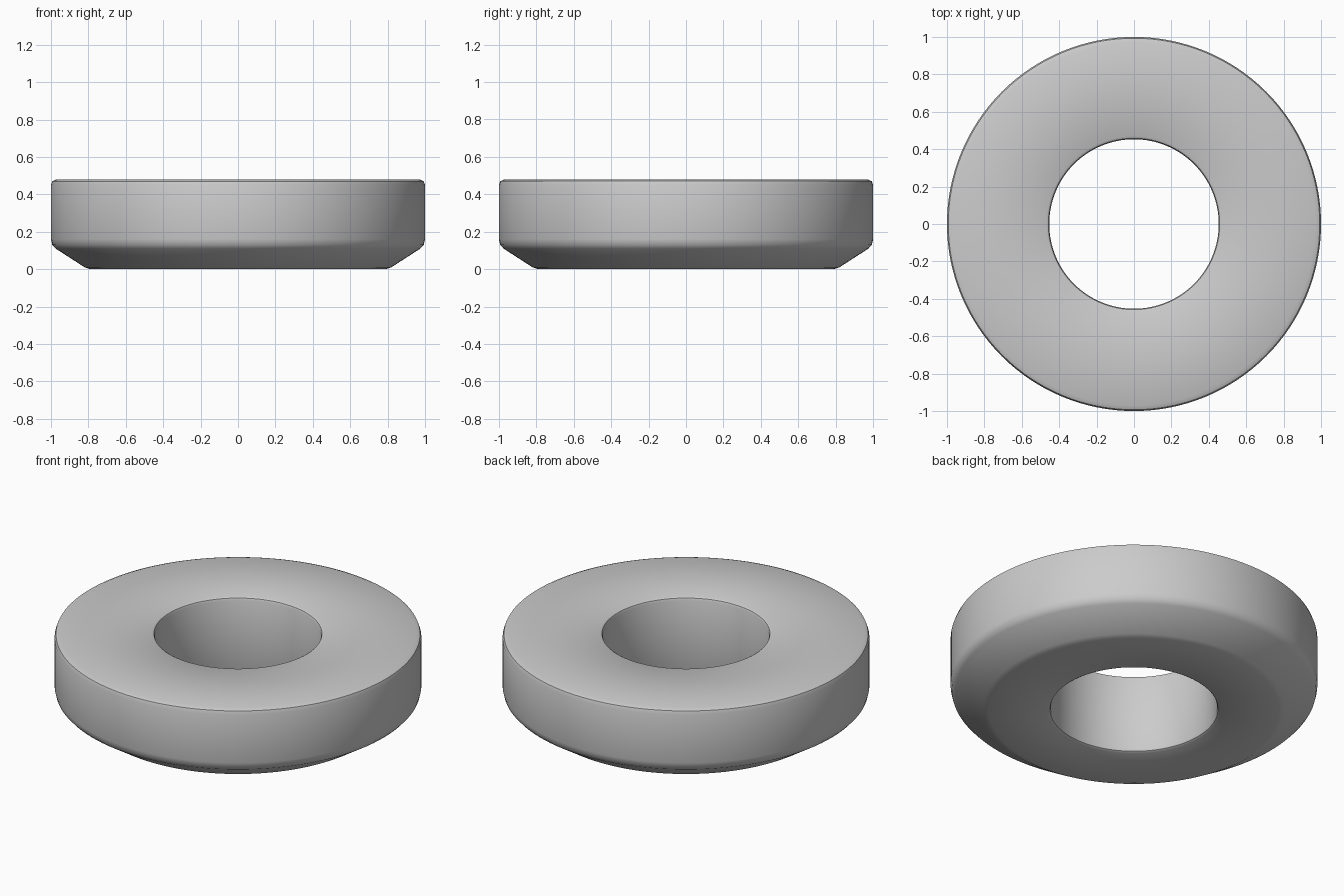
import bpy
import math

SEGMENTS = 128

cube = bpy.data.objects.get("Cube")
if cube:
    bpy.data.objects.remove(cube, do_unlink=True)

# Ring cross-section as (radius, height), with softened corners
profile = [
    (0.47, 0.0), (0.79, 0.0), (0.82, 0.01),
    (0.975, 0.11), (0.993, 0.13), (1.0, 0.16),
    (1.0, 0.45), (0.993, 0.47), (0.97, 0.48),
    (0.47, 0.48), (0.458, 0.473), (0.453, 0.46),
    (0.453, 0.02), (0.458, 0.007),
]

# Revolve the section around the vertical axis
count = len(profile)
verts, faces = [], []
for i in range(SEGMENTS):
    angle = 2 * math.pi * i / SEGMENTS
    verts += [(r * math.cos(angle), r * math.sin(angle), z) for r, z in profile]
    here, there = i * count, (i + 1) % SEGMENTS * count
    for j in range(count):
        k = (j + 1) % count
        faces.append((here + j, there + j, there + k, here + k))

# Washer-shaped ring with a chamfered underside
mesh = bpy.data.meshes.new("chamfered_ring")
mesh.from_pydata(verts, [], faces)
mesh.update()
# Section runs counter-clockwise, so the swept faces already point outward
ring = bpy.data.objects.new("chamfered_ring", mesh)
bpy.context.collection.objects.link(ring)

bpy.ops.object.select_all(action="DESELECT")
ring.select_set(True)
bpy.context.view_layer.objects.active = ring
bpy.ops.object.shade_smooth_by_angle(angle=math.radians(35))
